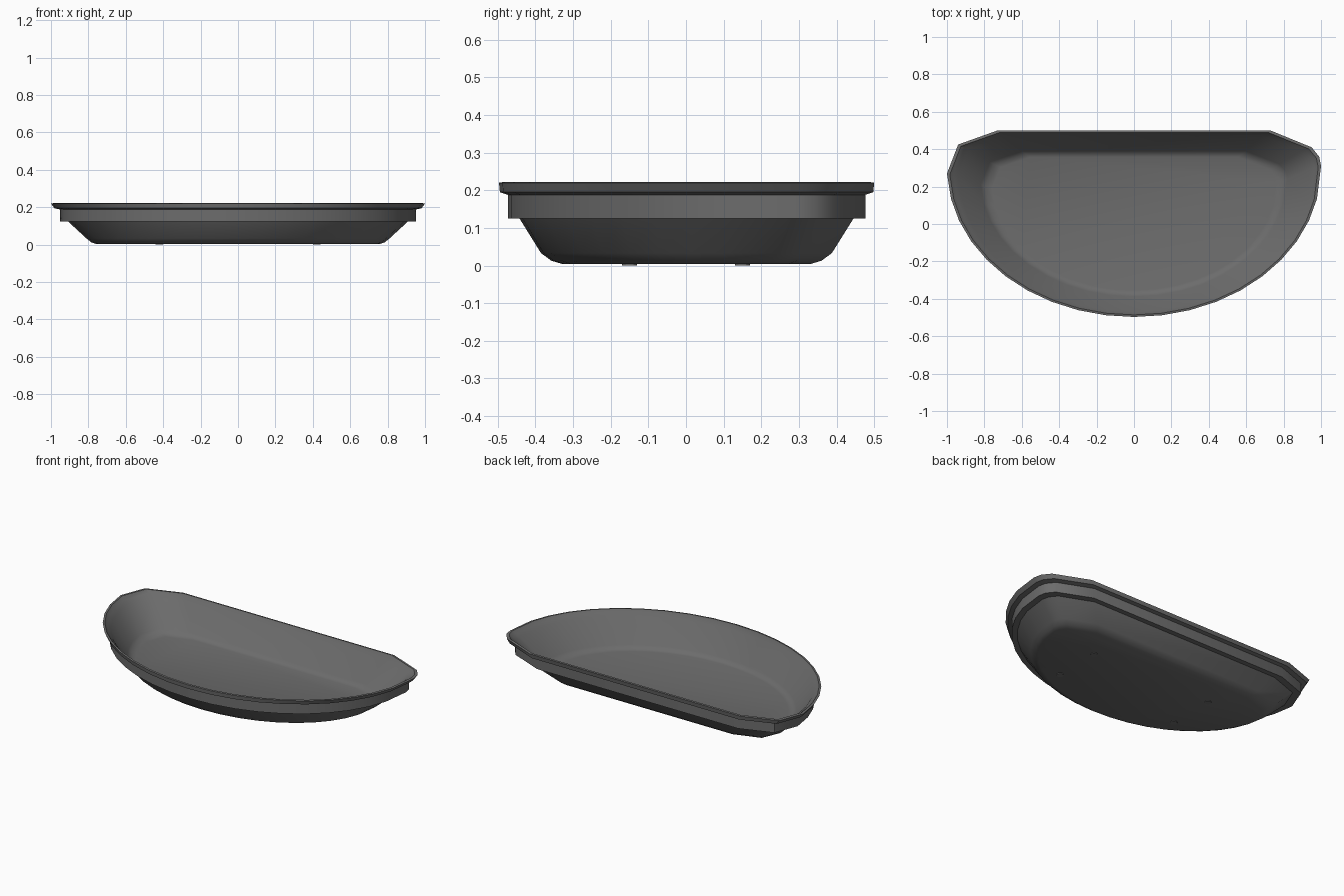
import bpy, bmesh, math
from mathutils import Matrix

if "Cube" in bpy.data.objects:
    bpy.data.objects.remove(bpy.data.objects["Cube"], do_unlink=True)

grey = bpy.data.materials.new("dark grey plastic")
grey.use_nodes = True
colour = (0.15, 0.15, 0.15, 1)
grey.diffuse_color = colour
grey.node_tree.nodes["Principled BSDF"].inputs["Base Color"].default_value = colour


def add_object(name, bm, angle):
    bmesh.ops.recalc_face_normals(bm, faces=bm.faces)
    mesh = bpy.data.meshes.new(name)
    bm.to_mesh(mesh)
    bm.free()
    mesh.materials.append(grey)
    obj = bpy.data.objects.new(name, mesh)
    bpy.context.collection.objects.link(obj)
    bpy.ops.object.select_all(action="DESELECT")
    obj.select_set(True)
    bpy.context.view_layer.objects.active = obj
    bpy.ops.object.shade_smooth_by_angle(angle=math.radians(angle))
    return obj


def d_outline():
    """D-shaped plan: elliptical front, straight back, clipped corners."""
    steps = 18
    arc = []
    for i in range(steps + 1):
        a = math.radians(192 + 156 * i / steps)
        arc.append((math.cos(a), 0.30 + 0.797 * math.sin(a)))
    right = [(1.0, 0.31), (0.99, 0.36), (0.95, 0.41), (0.73, 0.5)]
    left = [(-0.73, 0.5), (-0.94, 0.425), (-1.0, 0.27)]
    return arc + right + left


# Tray cross-section from underside, round the rim, to the inner floor:
# x scale, y scale, height
section = [
    (0.76, 0.66, 0.004), (0.785, 0.72, 0.013), (0.81, 0.775, 0.033),
    (0.91, 0.89, 0.125), (0.952, 0.953, 0.125), (0.952, 0.953, 0.188),
    (0.982, 0.995, 0.195), (1.0, 1.0, 0.220), (0.985, 0.978, 0.222),
    (0.965, 0.965, 0.205), (0.94, 0.945, 0.190), (0.82, 0.78, 0.047),
    (0.795, 0.75, 0.030), (0.76, 0.715, 0.024),
]
outline = d_outline()
bm = bmesh.new()
rings = [[bm.verts.new((x * sx, y * sy, z)) for x, y in outline]
         for sx, sy, z in section]
count = len(outline)
for low, high in zip(rings, rings[1:]):
    for i in range(count):
        j = (i + 1) % count
        bm.faces.new((low[i], low[j], high[j], high[i]))
bm.faces.new(rings[0])
bm.faces.new(rings[-1])
add_object("tray", bm, 32)

# Small round studs under the tray
bm = bmesh.new()
for x in (-0.42, 0.42):
    for y in (-0.15, 0.15):
        bmesh.ops.create_cone(bm, cap_ends=True, segments=12, radius1=0.02,
                              radius2=0.02, depth=0.006,
                              matrix=Matrix.Translation((x, y, 0.003)))
add_object("underside_studs", bm, 30)
